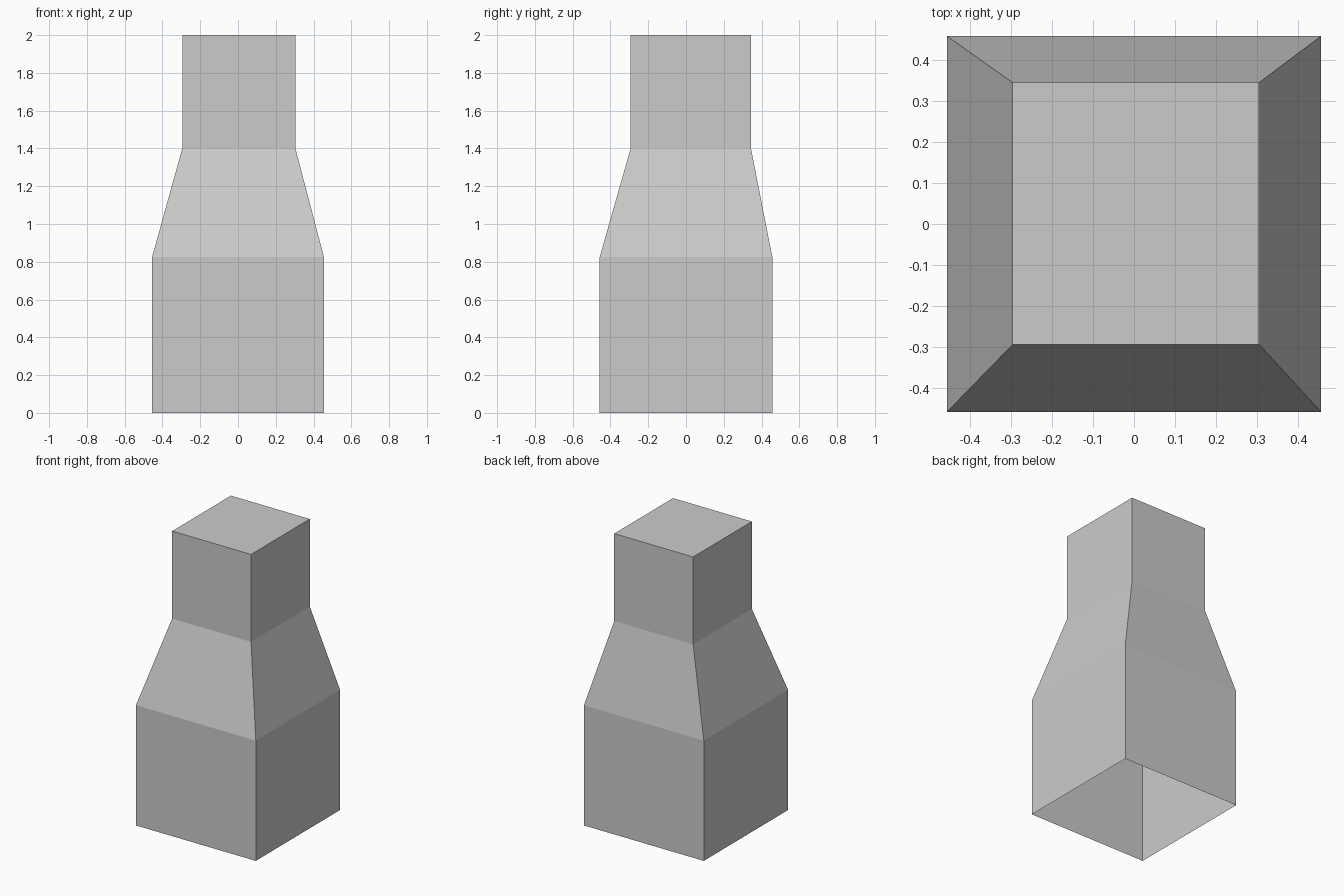
import bpy
import bmesh

cube = bpy.data.objects.get("Cube")
if cube:
    bpy.data.objects.remove(cube, do_unlink=True)

# Plain grey material
grey = bpy.data.materials.new("plain_grey")
grey.use_nodes = True
colour = (0.6, 0.6, 0.6, 1.0)
grey.diffuse_color = colour
grey.node_tree.nodes["Principled BSDF"].inputs["Base Color"].default_value = colour


def add_ring(bm, x0, x1, y0, y1, z):
    """Rectangular cross-section, counter-clockwise from above."""
    return [bm.verts.new((x, y, z)) for x, y in
            ((x0, y0), (x1, y0), (x1, y1), (x0, y1))]


# Square base, sloped shoulder and slightly offset neck
base = (-0.455, 0.455, -0.457, 0.457)
neck = (-0.295, 0.304, -0.293, 0.344)
sections = [(base, 0.0), (base, 0.825), (neck, 1.4), (neck, 2.0)]

bm = bmesh.new()
rings = [add_ring(bm, *rect, z) for rect, z in sections]
for low, high in zip(rings, rings[1:]):
    for i in range(4):
        j = (i + 1) % 4
        bm.faces.new((low[i], low[j], high[j], high[i]))

# Closed top; the underside stays open
bm.faces.new(rings[-1])

mesh = bpy.data.meshes.new("tapered_tower")
bm.to_mesh(mesh)
bm.free()
mesh.materials.append(grey)
tower = bpy.data.objects.new("tapered_tower", mesh)
bpy.context.collection.objects.link(tower)
